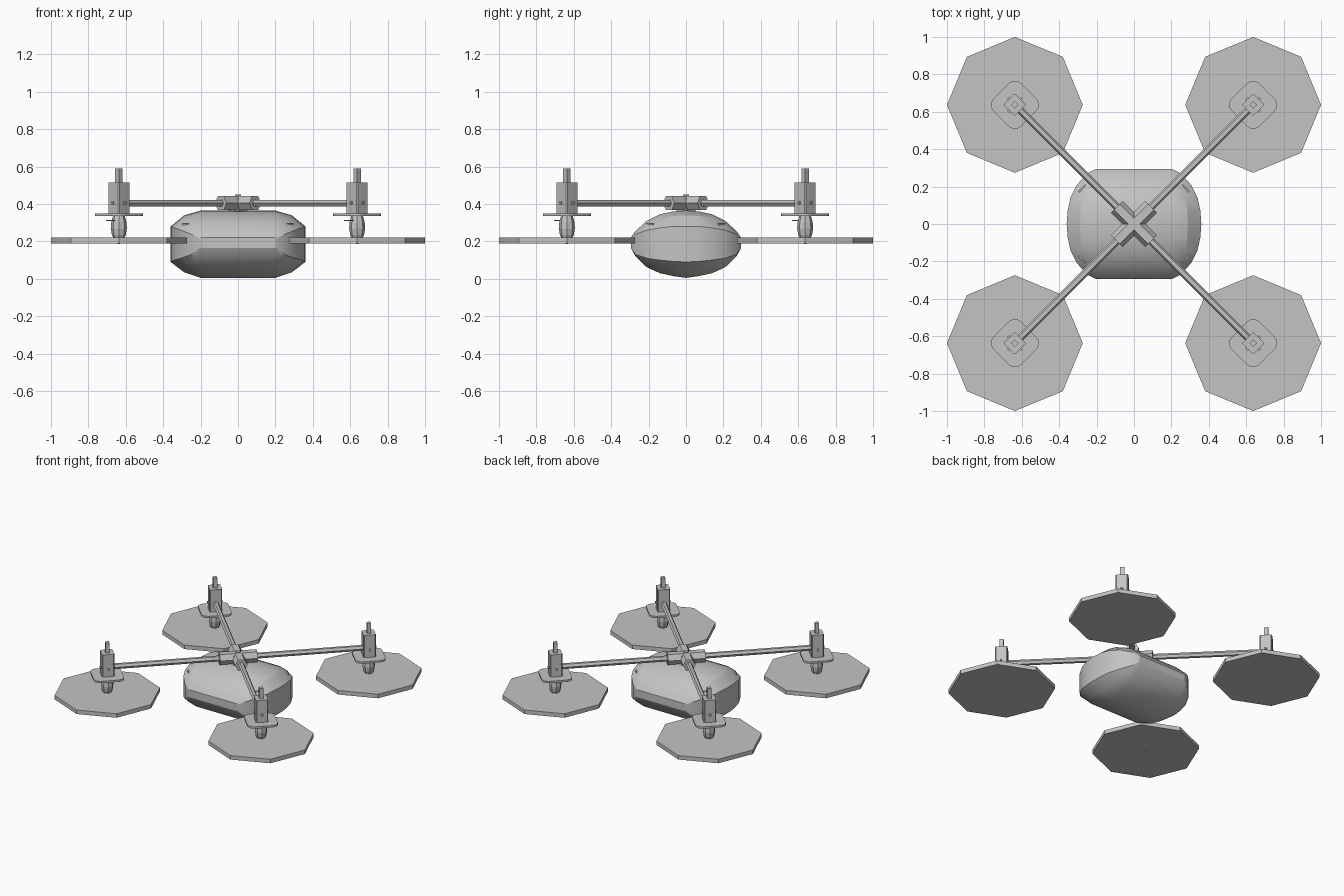
import bpy, bmesh, math
from mathutils import Matrix

if "Cube" in bpy.data.objects:
    bpy.data.objects.remove(bpy.data.objects["Cube"])

grey = bpy.data.materials.new("plain grey")
grey.diffuse_color = (0.55, 0.55, 0.55, 1)
grey.use_nodes = True
grey.node_tree.nodes["Principled BSDF"].inputs["Base Color"].default_value = grey.diffuse_color


def finish(name, bm):
    bmesh.ops.recalc_face_normals(bm, faces=bm.faces)
    me = bpy.data.meshes.new(name)
    bm.to_mesh(me)
    bm.free()
    me.materials.append(grey)
    ob = bpy.data.objects.new(name, me)
    bpy.context.collection.objects.link(ob)
    return ob


def lathe(name, profile, n, x=0, y=0, round_r=0, seg=1):
    """Stack of n-sided rings (radius, z) with corners on the axes."""
    bm = bmesh.new()
    rings = [[bm.verts.new((x + r * math.cos(2 * math.pi * i / n),
                            y + r * math.sin(2 * math.pi * i / n), z))
              for i in range(n)] for r, z in profile]
    upright = []
    for a, b in zip(rings, rings[1:]):
        for i in range(n):
            j = (i + 1) % n
            bm.faces.new((a[i], a[j], b[j], b[i]))
        upright += [bm.edges.get((a[i], b[i])) for i in range(n)]
    bm.faces.new(rings[0])
    bm.faces.new(rings[-1])
    if round_r:
        bmesh.ops.bevel(bm, geom=upright, offset=round_r, segments=seg,
                        profile=0.5, affect='EDGES')
    return finish(name, bm)


def box(name, size, loc, turn=0, tilt=0):
    bm = bmesh.new()
    m = (Matrix.Translation(loc) @ Matrix.Rotation(turn, 4, 'Z')
         @ Matrix.Rotation(tilt, 4, 'Y') @ Matrix.Diagonal((*size, 1)))
    bmesh.ops.create_cube(bm, size=1, matrix=m)
    return finish(name, bm)


def rod(name, radius, length, z, turn, n=6):
    """Horizontal n-sided bar through the centre."""
    bm = bmesh.new()
    m = (Matrix.Translation((0, 0, z)) @ Matrix.Rotation(turn, 4, 'Z')
         @ Matrix.Rotation(math.pi / 2, 4, 'Y'))
    bmesh.ops.create_cone(bm, cap_ends=True, segments=n, radius1=radius,
                          radius2=radius, depth=length, matrix=m)
    return finish(name, bm)


# Body: lengthwise slices lofted from back to front
# y, half length, roof z, end wall top z, end wall bottom z, floor z
half = [(0.0, 0.36, 0.365, 0.28, 0.09, 0.005),
        (0.07, 0.355, 0.36, 0.28, 0.093, 0.015),
        (0.14, 0.34, 0.345, 0.272, 0.10, 0.03),
        (0.21, 0.305, 0.31, 0.26, 0.11, 0.062),
        (0.27, 0.25, 0.255, 0.238, 0.13, 0.12),
        (0.295, 0.20, 0.22, 0.215, 0.17, 0.165)]
stations = [(-h[0], *h[1:]) for h in reversed(half[1:])] + half
bm = bmesh.new()
slices = []
for y, X, roof, wt, wb, floor in stations:
    core = 0.2
    mid = core + (X - core) * 0.55
    right = [(core, floor), (mid, floor + (wb - floor) * 0.35), (X, wb),
             (X, wt), (mid, wt + (roof - wt) * 0.7), (core, roof)]
    loop = right + [(-x, z) for x, z in reversed(right)]
    slices.append([bm.verts.new((x, y, z)) for x, z in loop])
for a, b in zip(slices, slices[1:]):
    for i in range(len(a)):
        j = (i + 1) % len(a)
        bm.faces.new((a[i], a[j], b[j], b[i]))
bm.faces.new(slices[0])
bm.faces.new(slices[-1])
bmesh.ops.remove_doubles(bm, verts=bm.verts, dist=0.0005)
body = finish("body", bm)
bpy.context.view_layer.objects.active = body
body.select_set(True)
bpy.ops.object.shade_smooth_by_angle(angle=math.radians(22))

# Hub and crossing arms
lathe("hub_post", [(0.05, 0.34), (0.05, 0.43)], 4)
lathe("hub_cap", [(0.022, 0.43), (0.022, 0.45)], 4).rotation_euler[2] = math.pi / 4
for k, turn in enumerate((math.pi / 4, -math.pi / 4)):
    rod(f"arm_{k}", 0.02, 1.80, 0.405, turn)
    rod(f"arm_sleeve_{k}", 0.044, 0.26, 0.405, turn)

# Rotor units on the four corners
P = 0.637
for sx in (-1, 1):
    for sy in (-1, 1):
        x, y = sx * P, sy * P
        tag = ("left" if sx < 0 else "right") + ("_front" if sy < 0 else "_back")
        lathe("rotor_disc_" + tag, [(0.363, 0.19), (0.363, 0.22)], 8, x, y)
        lathe("motor_pod_" + tag, [(0.024, 0.205), (0.037, 0.235), (0.043, 0.27),
                                   (0.04, 0.305), (0.03, 0.34)], 8, x, y)
        lathe("mount_plate_" + tag, [(0.148, 0.335), (0.148, 0.349)], 4, x, y, 0.045, 3)
        lathe("motor_block_" + tag, [(0.06, 0.345), (0.06, 0.515)], 4, x, y, 0.006)
        lathe("motor_shaft_" + tag, [(0.02, 0.51), (0.02, 0.59)], 4, x, y)
        lathe("disc_pin_" + tag, [(0.007, 0.186), (0.007, 0.21)], 4, x, y)
        box("pod_tab_" + tag, (0.04, 0.03, 0.007),
            (x - 0.045, y - 0.045, 0.312), math.pi / 4)
        # Screws on the block sides
        for q in range(4):
            a = math.pi / 4 + q * math.pi / 2
            box(f"block_screw_{q}_" + tag, (0.02, 0.014, 0.014),
                (x + 0.042 * math.cos(a), y + 0.042 * math.sin(a), 0.405), a)
        # Small raised strip on each body shoulder
        box("body_strip_" + tag, (0.05, 0.008, 0.012),
            (sx * 0.275, sy * 0.19, 0.29), -sx * sy * math.pi / 4)
